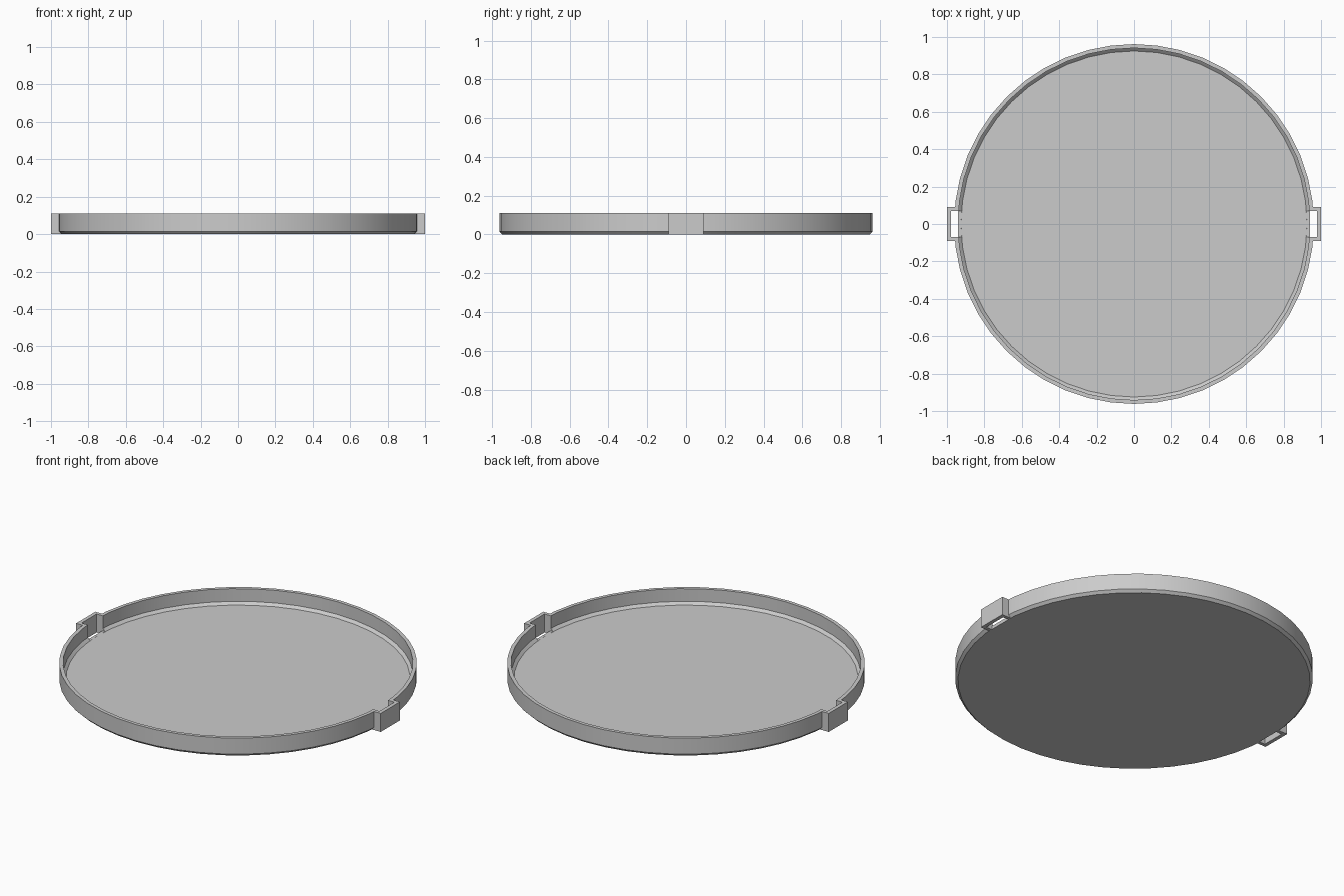
import bpy, bmesh, math

cube = bpy.data.objects.get("Cube")
if cube:
    bpy.data.objects.remove(cube, do_unlink=True)

SEGMENTS = 48
HEIGHT = 0.11
FLOOR = 0.02

grey = bpy.data.materials.new("light grey")
grey.use_nodes = True
colour = (0.6, 0.6, 0.6, 1)
grey.diffuse_color = colour
grey.node_tree.nodes["Principled BSDF"].inputs["Base Color"].default_value = colour


def make_object(name, bm):
    bmesh.ops.recalc_face_normals(bm, faces=bm.faces)
    mesh = bpy.data.meshes.new(name)
    bm.to_mesh(mesh)
    bm.free()
    mesh.materials.append(grey)
    obj = bpy.data.objects.new(name, mesh)
    bpy.context.collection.objects.link(obj)
    return obj


def lathe(name, profile):
    """Closed solid: rings of the profile, capped at both ends."""
    bm = bmesh.new()
    rings = []
    for r, z in profile:
        angles = [2 * math.pi * i / SEGMENTS for i in range(SEGMENTS)]
        rings.append([bm.verts.new((r * math.cos(a), r * math.sin(a), z)) for a in angles])
    for a, b in zip(rings, rings[1:]):
        for i in range(SEGMENTS):
            j = (i + 1) % SEGMENTS
            bm.faces.new((a[i], a[j], b[j], b[i]))
    bm.faces.new(rings[0])
    bm.faces.new(rings[-1])
    return make_object(name, bm)


def box(name, side, x0, x1, half_y, z0, z1):
    bm = bmesh.new()
    bmesh.ops.create_cube(bm, size=1)
    for v in bm.verts:
        v.co.x = side * (x0 if v.co.x < 0 else x1)
        v.co.y *= 2 * half_y
        v.co.z = z0 if v.co.z < 0 else z1
    return make_object(name, bm)


def boolean(target, other, operation):
    mod = target.modifiers.new(other.name, "BOOLEAN")
    mod.operation = operation
    mod.solver = "EXACT"
    mod.object = other
    bpy.context.view_layer.objects.active = target
    bpy.ops.object.modifier_apply(modifier=mod.name)
    bpy.data.objects.remove(other, do_unlink=True)


# Shallow round tray, chamfered under the rim and around the floor
tray = lathe("round_tray", [
    (0.947, 0), (0.962, 0.015), (0.962, HEIGHT),
    (0.941, HEIGHT), (0.941, 0.035), (0.925, FLOOR)])

# Strap loop on each side, open to the tray and through the bottom
for side, label in ((1, "left"), (-1, "right")):
    boolean(tray, box(label + "_loop", side, 0.942, 1.0, 0.09, 0, HEIGHT), "UNION")
    boolean(tray, box(label + "_slot", side, 0.94, 0.978, 0.07, -0.1, 0.2), "DIFFERENCE")
    boolean(tray, box(label + "_opening", side, 0.9, 0.96, 0.07, FLOOR + 0.0003, 0.2), "DIFFERENCE")

# Smooth round walls with crisp edges
bpy.ops.object.select_all(action="DESELECT")
tray.select_set(True)
bpy.context.view_layer.objects.active = tray
bpy.ops.object.shade_smooth_by_angle(angle=math.radians(25))
